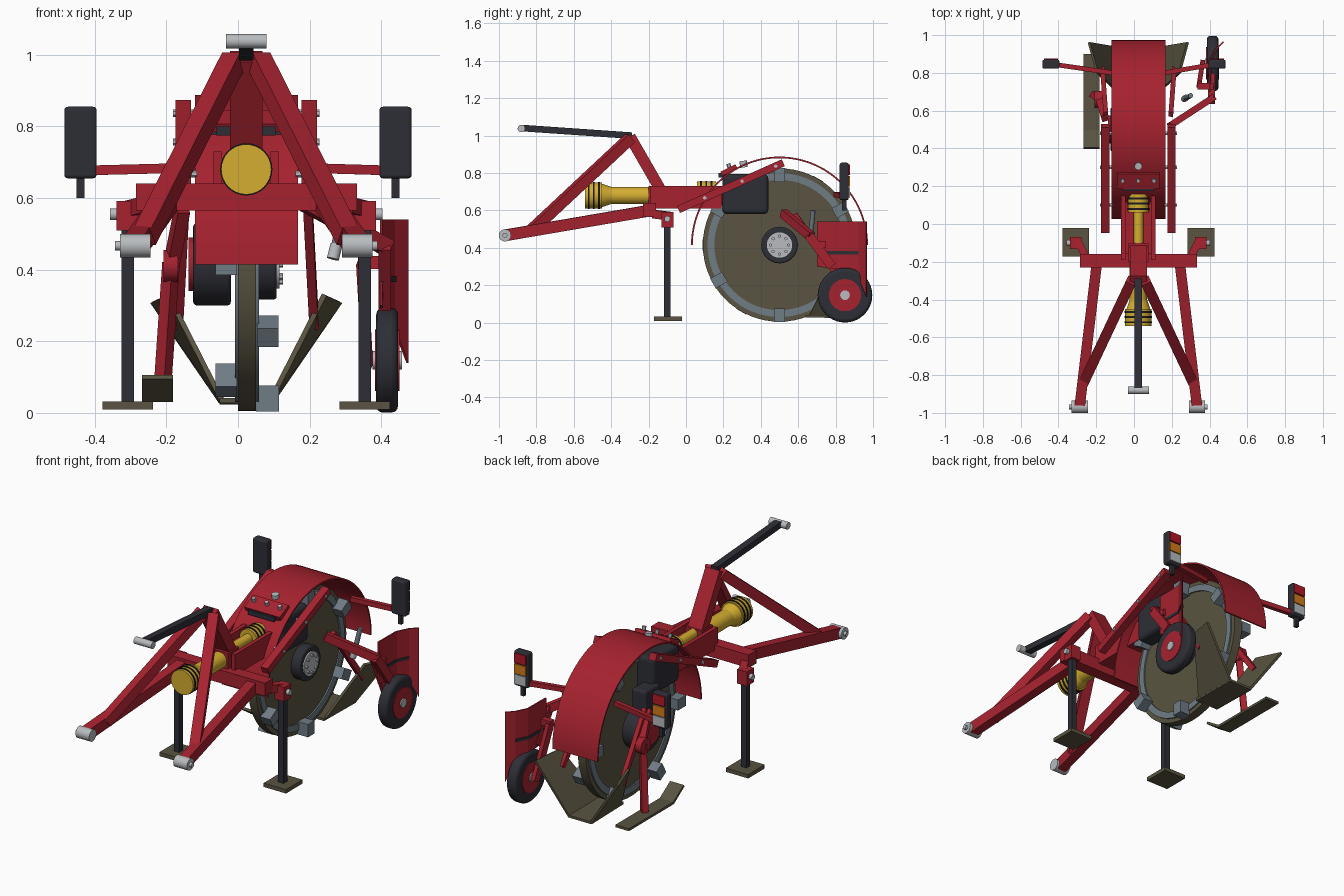
import bpy, bmesh, math
from mathutils import Vector, Matrix

if "Cube" in bpy.data.objects:
    bpy.data.objects.remove(bpy.data.objects["Cube"])

C = 0.023            # x of the machine's own centre plane
WY, WZ = 0.5, 0.415  # centre of the cutting wheel

def mat(name, r, g, b):
    m = bpy.data.materials.new(name)
    m.diffuse_color = (r, g, b, 1)
    m.use_nodes = True
    m.node_tree.nodes["Principled BSDF"].inputs["Base Color"].default_value = m.diffuse_color
    return m

RED = mat("frame red", 0.38, 0.016, 0.028)
DARK = mat("dark grey", 0.027, 0.028, 0.037)
BLACK = mat("rubber black", 0.01, 0.01, 0.012)
YELLOW = mat("guard yellow", 0.66, 0.42, 0.03)
LIGHT = mat("light metal", 0.48, 0.5, 0.52)
STEEL = mat("blue steel", 0.16, 0.2, 0.235)
OLIVE = mat("olive steel", 0.1, 0.088, 0.052)
ORANGE = mat("lens orange", 0.65, 0.2, 0.01)
LENS = mat("lens red", 0.45, 0.01, 0.02)

def finish(name, bm, m, smooth=False, bevel=0, solid=0):
    bmesh.ops.recalc_face_normals(bm, faces=bm.faces[:])
    me = bpy.data.meshes.new(name)
    bm.to_mesh(me)
    bm.free()
    me.materials.append(m)
    o = bpy.data.objects.new(name, me)
    bpy.context.collection.objects.link(o)
    if smooth:
        bpy.ops.object.select_all(action='DESELECT')
        o.select_set(True)
        bpy.context.view_layer.objects.active = o
        bpy.ops.object.shade_smooth_by_angle()
    if solid:
        s = o.modifiers.new("thickness", 'SOLIDIFY')
        s.thickness, s.offset = solid, 0
    if bevel:
        b = o.modifiers.new("bevel", 'BEVEL')
        b.width, b.segments, b.limit_method = bevel, 3, 'ANGLE'
    return o

def box(name, m, x0, x1, y0, y1, z0, z1, bevel=0):
    bm = bmesh.new()
    bmesh.ops.create_cube(bm, size=1, matrix=Matrix.Translation(((x0+x1)/2, (y0+y1)/2, (z0+z1)/2))
                          @ Matrix.Diagonal((x1-x0, y1-y0, z1-z0, 1)))
    return finish(name, bm, m, bevel=bevel)

def beam(name, m, a, b, w, h):
    # square bar from a to b, w sideways, h upwards
    a, b = Vector(a), Vector(b)
    d = (b - a).normalized()
    side = d.cross(Vector((0, 0, 1)))
    side = side.normalized() if side.length > 0.05 else Vector((1, 0, 0))
    up = side.cross(d)
    rot = Matrix((side, d, up)).transposed().to_4x4()
    bm = bmesh.new()
    bmesh.ops.create_cube(bm, size=1, matrix=Matrix.Translation((a+b)/2) @ rot
                          @ Matrix.Diagonal((w, (b-a).length, h, 1)))
    return finish(name, bm, m)

def cyl(name, m, a, b, r, r2=None, n=32, bevel=0):
    a, b = Vector(a), Vector(b)
    rot = (b - a).to_track_quat('Z', 'Y').to_matrix().to_4x4()
    bm = bmesh.new()
    bmesh.ops.create_cone(bm, cap_ends=True, segments=n, radius1=r, radius2=r if r2 is None else r2,
                          depth=(b-a).length, matrix=Matrix.Translation((a+b)/2) @ rot)
    return finish(name, bm, m, smooth=True, bevel=bevel)

def arc(name, m, x0, x1, r0, r1, a0, a1, n):
    # curved band around the cutting wheel centre
    bm = bmesh.new()
    rows = []
    for i in range(n + 1):
        t = math.radians(a0 + (a1 - a0) * i / n)
        rows.append([bm.verts.new((x, WY + r*math.cos(t), WZ + r*math.sin(t)))
                     for x, r in ((x0, r0), (x1, r0), (x1, r1), (x0, r1))])
    for p, q in zip(rows, rows[1:]):
        for k in range(4):
            bm.faces.new((p[k], p[(k+1) % 4], q[(k+1) % 4], q[k]))
    bm.faces.new(rows[0])
    bm.faces.new(rows[-1])
    return finish(name, bm, m, smooth=True)

def plate(name, m, quads, t):
    bm = bmesh.new()
    for q in quads:
        bm.faces.new([bm.verts.new(p) for p in q])
    bmesh.ops.remove_doubles(bm, verts=bm.verts[:], dist=0.0005)
    return finish(name, bm, m, solid=t)

# cutting wheel with rings and alternating teeth
cyl("cutting_disc", OLIVE, (0, WY, WZ), (0.05, WY, WZ), 0.41, n=64)
for s, x, a0 in ((1, 0.05, 30), (-1, 0.0, 0)):
    arc("disc_ring", STEEL, min(x, x+s*0.008), max(x, x+s*0.008), 0.348, 0.385, 0, 360, 64)
    for k in range(6):
        t = math.radians(a0 + 60*k)
        p = [Vector((x + s*0.0325, WY + r*math.cos(t), WZ + r*math.sin(t))) for r in (0.338, 0.411)]
        beam("cutter_tooth", STEEL, p[0], p[1], 0.065 if abs(math.cos(t)) < 0.05 else 0.06, 0.06)
# wheel hub and drive
cyl("hub", DARK, (0.05, WY, WZ), (0.108, WY, WZ), 0.098, bevel=0.008)
cyl("hub_cap", LIGHT, (0.1, WY, WZ), (0.116, WY, WZ), 0.068)
for k in range(8):
    t = k*math.pi/4
    y, z = WY + 0.048*math.cos(t), WZ + 0.048*math.sin(t)
    cyl("hub_bolt", LIGHT, (0.11, y, z), (0.126, y, z), 0.009, n=6)
cyl("drive_hub", DARK, (-0.125, WY, WZ), (-0.02, WY, WZ), 0.115, bevel=0.01)
box("drive_case", DARK, -0.12, -0.03, 0.4, 0.54, WZ, 0.65, 0.015)
cyl("drive_cap", RED, (-0.138, WY, WZ), (-0.12, WY, WZ), 0.075)
box("gearbox", DARK, -0.1, 0.145, 0.195, 0.44, 0.58, 0.795, 0.025)

# wheel guard and its mounting plate
arc("wheel_guard", RED, -0.12, 0.167, 0.464, 0.473, 0, 180, 48)
beam("guard_mount", RED, (C, 0.19, 0.795), (C, 0.27, 0.835), 0.225, 0.025)
box("guard_slot", DARK, -0.06, 0.105, 0.175, 0.2, 0.775, 0.8)
for x in (-0.06, C, 0.106):
    cyl("mount_bolt", LIGHT, (x, 0.235, 0.82), (x, 0.226, 0.85), 0.011, n=6)
cyl("guard_cap", LIGHT, (C, 0.31, 0.83), (C, 0.305, 0.865), 0.02, n=16)

# main beam as an open trough
box("main_beam", RED, -0.057, 0.103, -0.16, 0.2, 0.61, 0.69)
box("main_beam_nose", RED, -0.03, 0.076, -0.2, -0.1, 0.64, 0.73)
for s in (-1, 1):
    box("beam_wall", RED, C + s*0.08 - 0.012, C + s*0.08 + 0.012, -0.19, 0.19, 0.61, 0.73)
box("cross_beam", RED, -0.285, 0.333, -0.23, -0.16, 0.565, 0.64)

# drive shaft and yellow covers
cyl("shaft_cover", YELLOW, (C, -0.46, 0.68), (C, -0.18, 0.68), 0.046)
cyl("shaft_cone", YELLOW, (C, -0.4, 0.68), (C, -0.46, 0.68), 0.046, 0.066)
cyl("front_bell", YELLOW, (C, -0.54, 0.68), (C, -0.45, 0.68), 0.07)
cyl("rear_shaft", YELLOW, (C, -0.1, 0.705), (C, 0.08, 0.705), 0.026)
cyl("rear_bell", YELLOW, (C, 0.06, 0.7), (C, 0.16, 0.7), 0.055)
for k in range(3):
    y = -0.525 + 0.027*k
    cyl("bell_ring", BLACK, (C, y, 0.68), (C, y + 0.01, 0.68), 0.073)
    y = 0.075 + 0.028*k
    cyl("bell_ring", BLACK, (C, y, 0.7), (C, y + 0.01, 0.7), 0.058)

# top link and rear strut
beam("rear_strut", RED, (C, -0.3, 0.995), (C, -0.13, 0.7), 0.09, 0.06)
beam("top_link", DARK, (C, -0.29, 1.0), (C, -0.87, 1.04), 0.04, 0.035)
cyl("top_link_eye", LIGHT, (C - 0.056, -0.88, 1.038), (C + 0.056, -0.88, 1.038), 0.02)

# parts on both sides
for s in (-1, 1):
    def P(x, y, z):
        return (C + s*x, y, z)
    # three point hitch
    beam("hitch_arm", RED, P(0.31, -0.96, 0.468), P(0.215, -0.17, 0.603), 0.055, 0.062)
    beam("frame_strut", RED, P(0.035, -0.3, 0.985), P(0.285, -0.83, 0.49), 0.055, 0.055)
    cyl("hitch_eye", LIGHT, P(0.267, -0.968, 0.467), P(0.353, -0.968, 0.467), 0.033)
    cyl("hitch_pin", LIGHT, P(0.35, -0.968, 0.467), P(0.367, -0.968, 0.467), 0.013, n=16)
    # parking legs
    x = C + s*0.331
    box("leg_socket", RED, x - 0.031, x + 0.031, -0.132, -0.068, 0.51, 0.592)
    beam("leg_bracket", RED, P(0.28, -0.17, 0.58), P(0.32, -0.09, 0.57), 0.04, 0.045)
    cyl("leg_pin", LIGHT, P(0.35, -0.1, 0.555), P(0.38, -0.1, 0.555), 0.016, n=16)
    box("leg", DARK, x - 0.017, x + 0.017, -0.117, -0.083, 0.03, 0.58)
    box("leg_foot", OLIVE, x - 0.071, x + 0.071, -0.172, -0.022, 0.01, 0.032)
    # guard rails
    beam("guard_rail", RED, P(0.176, -0.04, 0.605), P(0.176, 0.52, 0.855), 0.044, 0.04)
    for y in (0.1, 0.3, 0.48):
        z = 0.605 + (y + 0.04)*0.446
        cyl("rail_bolt", LIGHT, P(0.138, y, z), P(0.204, y, z), 0.01, n=6)
    # rear lamps
    beam("lamp_arm", RED, P(0.135, 0.8, 0.685), P(0.425 - s*C, 0.845, 0.677), 0.025, 0.027)
    lx = s*0.44
    box("lamp_housing", DARK, lx - 0.045, lx + 0.045, 0.822, 0.87, 0.655, 0.855, 0.01)
    box("lamp_stub", DARK, lx - 0.011, lx + 0.011, 0.835, 0.857, 0.6, 0.66)
    for m, z in ((LENS, 0.79), (ORANGE, 0.728), (LIGHT, 0.668)):
        box("lamp_lens", m, lx - 0.037, lx + 0.037, 0.868, 0.877, z, z + 0.055)
    # rear furrow wings and their struts
    plate("furrow_wing", OLIVE, [[P(0.07, 0.66, 0.04), P(0.07, 0.93, 0.03),
                                  P(0.262, 0.962, 0.31), P(0.218, 0.8, 0.33)]], 0.014)
    beam("wing_strut", RED, P(0.172, 0.58, 0.58), P(0.19, 0.82, 0.24), 0.025, 0.03)
plate("furrow_floor", OLIVE, [[(C-0.075, 0.64, 0.035), (C-0.075, 0.93, 0.03),
                               (C+0.075, 0.93, 0.03), (C+0.075, 0.64, 0.035)]], 0.014)

# left skid
box("skid", OLIVE, -0.268, -0.182, 0.49, 0.9, 0.03, 0.044)
beam("skid_nose", OLIVE, (-0.225, 0.495, 0.037), (-0.225, 0.4, 0.1), 0.086, 0.014)
beam("skid_upper_arm", RED, (-0.155, 0.56, 0.57), (-0.185, 0.66, 0.42), 0.035, 0.04)
cyl("skid_joint", RED, (-0.208, 0.66, 0.41), (-0.168, 0.66, 0.41), 0.045)
beam("skid_post", RED, (-0.187, 0.66, 0.42), (-0.213, 0.68, 0.04), 0.035, 0.035)

# right depth wheel with arms
cyl("depth_tyre", DARK, (0.386, 0.85, 0.147), (0.447, 0.85, 0.147), 0.146, n=40, bevel=0.018)
cyl("depth_rim", RED, (0.382, 0.85, 0.147), (0.451, 0.85, 0.147), 0.086)
cyl("depth_axle", LIGHT, (0.376, 0.85, 0.147), (0.458, 0.85, 0.147), 0.026, n=16)
beam("depth_arm_inner", RED, (0.19, 0.52, 0.585), (0.42, 0.67, 0.46), 0.035, 0.045)
beam("depth_arm_outer", RED, (0.41, 0.655, 0.47), (0.41, 0.78, 0.3), 0.035, 0.05)
beam("depth_fork", RED, (0.345, 0.74, 0.42), (0.362, 0.85, 0.13), 0.025, 0.04)
beam("fork_link", RED, (0.335, 0.73, 0.42), (0.42, 0.73, 0.42), 0.035, 0.035)
cyl("depth_lever", STEEL, (0.27, 0.665, 0.45), (0.3, 0.68, 0.6), 0.013, n=16)
cyl("lever_tip", LIGHT, (0.265, 0.662, 0.43), (0.275, 0.668, 0.47), 0.017, n=16)

# folded side shield with dark strip
path = [(0.4, 0.7, 0.3), (0.402, 0.86, 0.28), (0.435, 0.925, 0.24), (0.473, 0.965, 0.14)]
plate("side_shield", RED, [[(a[0], a[1], a[2]), (b[0], b[1], b[2]), (b[0], b[1], 0.54), (a[0], a[1], 0.54)]
                           for a, b in zip(path, path[1:])], 0.008)
plate("shield_strip", DARK, [[(a[0], a[1], 0.365), (b[0], b[1], 0.365), (b[0], b[1], 0.382), (a[0], a[1], 0.382)]
                             for a, b in zip(path[:3], path[1:3])], 0.016)
